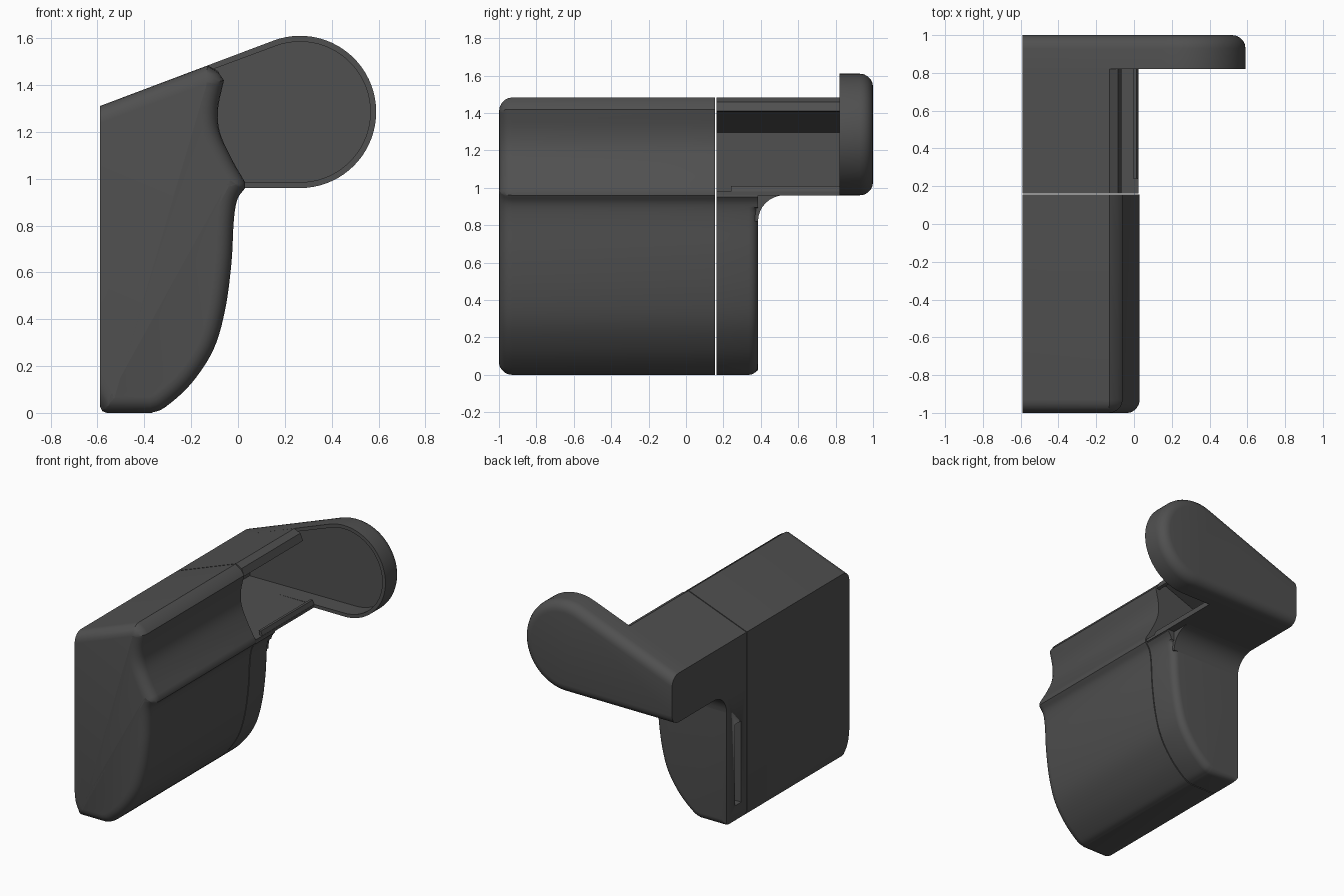
import bpy, bmesh, math
from mathutils import Vector

if "Cube" in bpy.data.objects:
    bpy.data.objects.remove(bpy.data.objects["Cube"])

mat = bpy.data.materials.new("dark_grey")
mat.diffuse_color = (0.08, 0.08, 0.08, 1)
mat.use_nodes = True
mat.node_tree.nodes["Principled BSDF"].inputs["Base Color"].default_value = mat.diffuse_color


def smooth(pts, n=5):
    """Catmull-Rom curve through 2D points."""
    p = [Vector(q) for q in pts]
    p = [2 * p[0] - p[1]] + p + [2 * p[-1] - p[-2]]
    out = []
    for i in range(1, len(p) - 2):
        a, b, c, d = p[i - 1:i + 3]
        for k in range(n):
            t = k / n
            out.append(0.5 * (2 * b + (c - a) * t + (2 * a - 5 * b + 4 * c - d) * t * t
                              + (3 * b - a - 3 * c + d) * t ** 3))
    return [tuple(q) for q in out] + [tuple(pts[-1])]


def prism(name, pts, a, b, axis="y", round_at=None, width=0.0, keep=None, dish=0.0):
    """Extrude a profile along an axis; optionally round one end and hollow the other."""
    bm = bmesh.new()
    at = (lambda u, v, d: (u, d, v)) if axis == "y" else (lambda u, v, d: (d, u, v))
    rings = [[bm.verts.new(at(u, v, d)) for u, v in pts] for d in (a, b)]
    caps = [bm.faces.new(r) for r in rings]
    n = len(pts)
    for i in range(n):
        j = (i + 1) % n
        bm.faces.new((rings[0][i], rings[0][j], rings[1][j], rings[1][i]))
    bmesh.ops.recalc_face_normals(bm, faces=bm.faces[:])
    if dish:
        bmesh.ops.inset_region(bm, faces=[caps[0]], thickness=0.025)
        r = bmesh.ops.extrude_discrete_faces(bm, faces=[caps[0]])
        bmesh.ops.translate(bm, verts=r["faces"][0].verts[:], vec=(0, dish, 0))
    if width:
        es = [e for e in bm.edges
              if all(abs(v.co.y - round_at) < 1e-5 for v in e.verts)
              and (keep is None or keep((e.verts[0].co + e.verts[1].co) / 2))]
        bmesh.ops.bevel(bm, geom=es, offset=width, segments=5, profile=0.5,
                        affect="EDGES", clamp_overlap=False)
    bmesh.ops.recalc_face_normals(bm, faces=bm.faces[:])
    me = bpy.data.meshes.new(name)
    bm.to_mesh(me)
    bm.free()
    me.materials.append(mat)
    ob = bpy.data.objects.new(name, me)
    bpy.context.collection.objects.link(ob)
    bpy.ops.object.select_all(action="DESELECT")
    ob.select_set(True)
    bpy.context.view_layer.objects.active = ob
    bpy.ops.object.shade_smooth_by_angle(angle=math.radians(32))
    return ob


# shared side profile pieces (x, z)
base = [(-0.59, 0.03), (-0.58, 0.008), (-0.56, 0)]
belly = smooth([(-0.37, 0), (-0.31, 0.025), (-0.2, 0.125), (-0.105, 0.27), (-0.055, 0.44),
                (-0.028, 0.64), (-0.018, 0.82), (-0.003, 0.91), (0.03, 0.96)])
hollow = smooth([(0.03, 0.985), (-0.03, 1.09), (-0.078, 1.2), (-0.085, 1.3), (-0.06, 1.42)])
ridge = [(-0.085, 1.455), (-0.13, 1.483), (-0.59, 1.31)]

# main cover
prism("main_cover", base + belly + hollow + ridge, -1, 0.155,
      round_at=-1, width=0.07, keep=lambda c: c.x > -0.585)

# lower block beside the cover, with a slot in its back
low = [p for p in belly if p[1] < 0.955] + [(0.02, 0.96), (-0.59, 0.96)]
block = prism("lower_block", base + low, 0.162, 0.385, round_at=0.385, width=0.05,
              keep=lambda c: c.x > -0.57 and c.z < 0.9)
cutter = prism("slot_cutter", [(-0.7, 0.12), (-0.5, 0.12), (-0.5, 0.7), (-0.7, 0.7)], 0.22, 0.29)
cutter.hide_render = True
cutter.hide_viewport = True
cut = block.modifiers.new("slot", "BOOLEAN")
cut.object = cutter
cut.solver = "EXACT"

# rounded web under the arm
arc = [(0.525 - 0.14 * math.cos(t), 0.82 + 0.14 * math.sin(t))
       for t in (math.pi / 2 * k / 8 for k in range(9))]
prism("arm_web", arc + [(0.37, 0.96), (0.37, 0.82)], -0.59, -0.03, axis="x")

# open arm: floor, back wall and sloping roof
prism("arm_channel", [(0.025, 0.96), (-0.59, 0.96), (-0.59, 1.31), (-0.13, 1.483),
                      (-0.125, 1.462), (-0.568, 1.295), (-0.568, 0.98), (0.025, 0.98)],
      0.162, 0.825)
prism("arm_roof_lip", [(-0.13, 1.483), (-0.085, 1.46), (-0.065, 1.41), (-0.085, 1.405),
                       (-0.1, 1.445), (-0.14, 1.46)], 0.162, 0.825)
prism("arm_floor_lip", [(0.005, 0.975), (0.025, 0.975), (0.012, 1.01), (-0.005, 1.01)], 0.24, 0.825)

# dished end plate
tear = [(-0.59, 1.31), (-0.59, 0.96)]
for k in range(41):
    t = math.radians(-90 + 200.65 * k / 40)
    tear.append((0.265 + 0.325 * math.cos(t), 1.285 + 0.325 * math.sin(t)))
prism("end_plate", tear, 0.82, 1.0, round_at=1.0, width=0.07,
      keep=lambda c: c.x > -0.585, dish=0.13)
